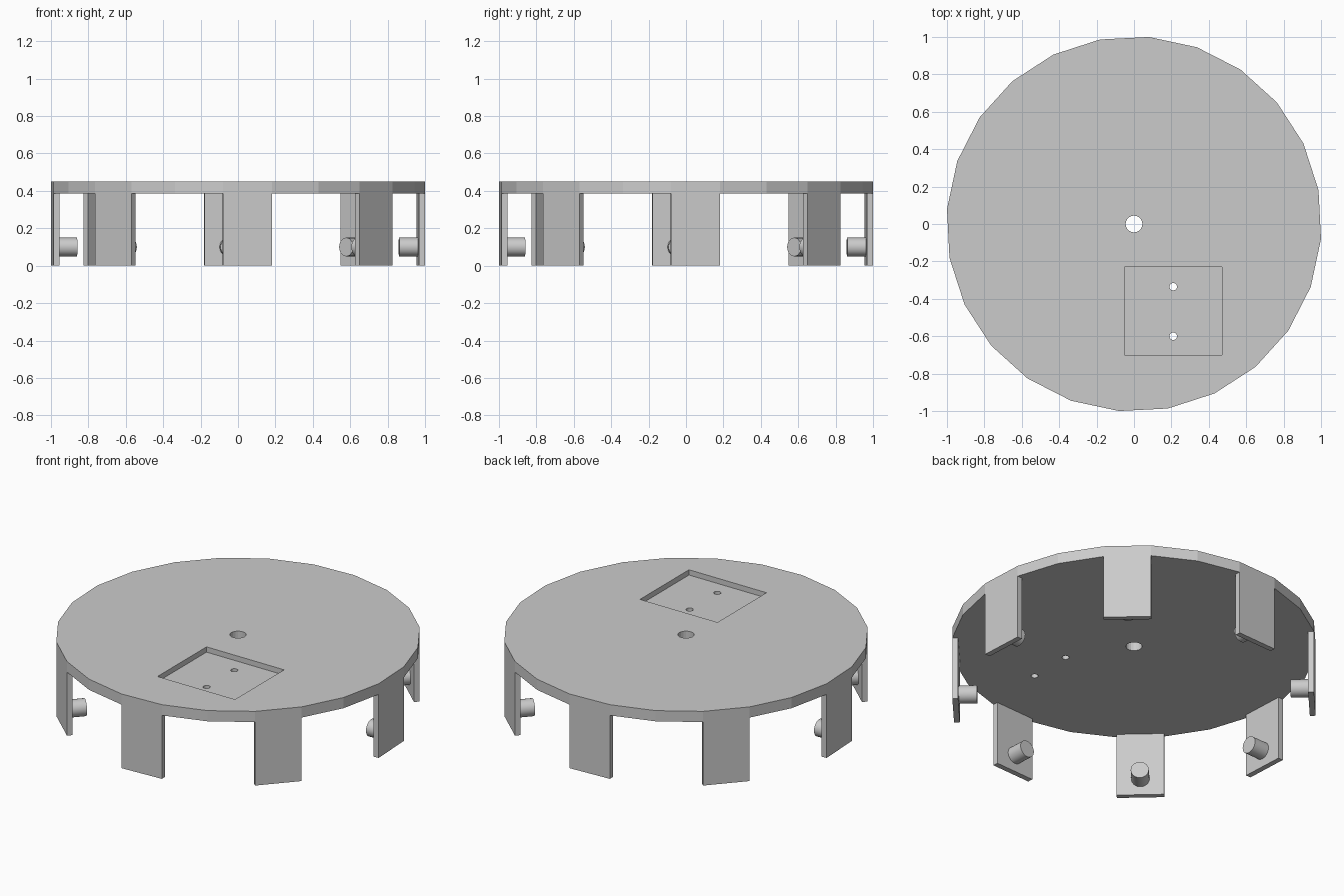
import bpy
from math import cos, sin, pi, radians
from mathutils import Matrix, Vector

default = bpy.data.objects.get("Cube")
if default:
    bpy.data.objects.remove(default, do_unlink=True)

SIDES = 24
STEP = 2 * pi / SIDES
PHASE = radians(-4.6)        # direction of the first rim corner
RADIUS = 1.003
APOTHEM = RADIUS * cos(STEP / 2)
FACET = 2 * RADIUS * sin(STEP / 2)
TOP, UNDERSIDE = 0.45, 0.385
LEG_THICK = 0.032
RECESS_DEPTH = 0.032

grey = bpy.data.materials.new("plain grey")
grey.use_nodes = True
grey.diffuse_color = (0.6, 0.6, 0.6, 1)
grey.node_tree.nodes["Principled BSDF"].inputs["Base Color"].default_value = (0.6, 0.6, 0.6, 1)


def finish(name, matrix):
    """Name the active primitive, bake its placement and colour it."""
    obj = bpy.context.object
    obj.name = obj.data.name = name
    obj.data.transform(matrix)
    obj.data.materials.append(grey)
    return obj


def box(name, size, matrix):
    bpy.ops.mesh.primitive_cube_add(size=1)
    return finish(name, matrix @ Matrix.Diagonal((*size, 1)))


def cylinder(name, radius, depth, sides, matrix):
    bpy.ops.mesh.primitive_cylinder_add(radius=radius, depth=depth, vertices=sides)
    return finish(name, matrix)


def cut(target, cutter):
    """Subtract the cutter from the target and discard it."""
    mod = target.modifiers.new("cut", "BOOLEAN")
    mod.operation = "DIFFERENCE"
    mod.solver = "EXACT"
    mod.object = cutter
    bpy.context.view_layer.objects.active = target
    bpy.ops.object.modifier_apply(modifier=mod.name)
    bpy.data.objects.remove(cutter, do_unlink=True)


# Disc: its first primitive corner points along +y, so turn it to the rim phase
disc = cylinder("disc_top", RADIUS, TOP - UNDERSIDE, SIDES,
                Matrix.Translation((0, 0, (TOP + UNDERSIDE) / 2)) @ Matrix.Rotation(PHASE - pi / 2, 4, "Z"))

# Rectangular recess in the top
cut(disc, box("recess_cutter", (0.52, 0.47, 2 * RECESS_DEPTH),
              Matrix.Translation((0.21, -0.465, TOP))))

# Centre hole and two screw holes
for x, y, r in ((0, 0, 0.045), (0.21, -0.335, 0.02), (0.21, -0.6, 0.02)):
    cut(disc, cylinder("hole_cutter", r, 1, 20, Matrix.Translation((x, y, TOP))))

# Eight flat legs, each under one rim facet, with an inward peg
for i in range(8):
    turn = Matrix.Rotation(i * pi / 4 + PHASE + STEP / 2, 4, "Z")
    box(f"leg_{i + 1}", (LEG_THICK, FACET, UNDERSIDE),
        turn @ Matrix.Translation((APOTHEM - LEG_THICK / 2, 0, UNDERSIDE / 2)))
    peg = cylinder(f"peg_{i + 1}", 0.05, 0.11, 24,
                   turn @ Matrix.Translation((0.917, 0, 0.1)) @ Matrix.Rotation(pi / 2, 4, "Y"))
    bpy.ops.object.shade_smooth_by_angle(angle=radians(30))
